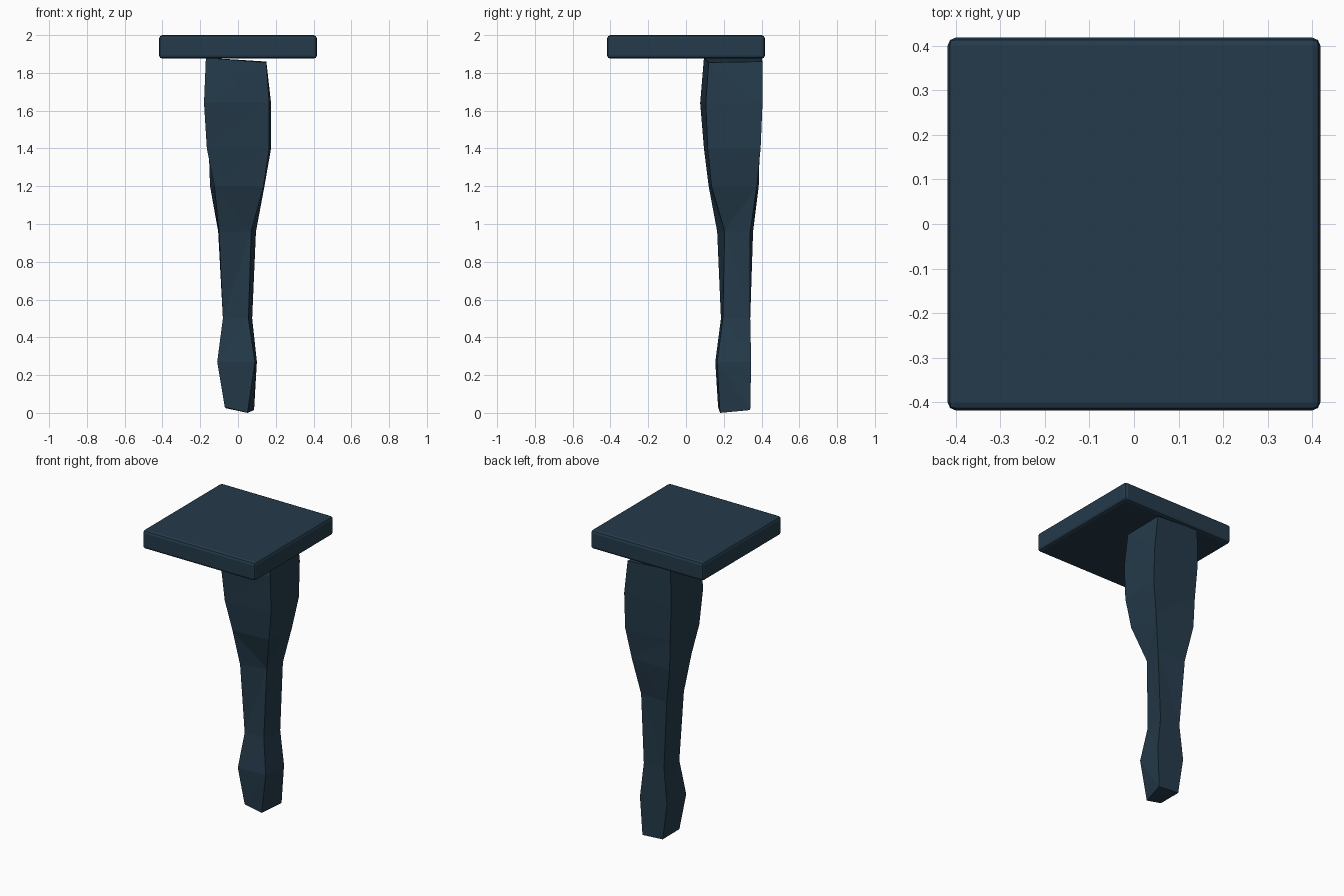
import bpy
import bmesh
from mathutils import Vector

default_cube = bpy.data.objects.get("Cube")
if default_cube:
    bpy.data.objects.remove(default_cube, do_unlink=True)


def make_material(name, colour):
    material = bpy.data.materials.new(name)
    material.use_nodes = True
    rgba = (*colour, 1.0)
    material.diffuse_color = rgba
    material.node_tree.nodes["Principled BSDF"].inputs["Base Color"].default_value = rgba
    return material


def finish_object(name, bm, material):
    bmesh.ops.recalc_face_normals(bm, faces=bm.faces)
    mesh = bpy.data.meshes.new(name)
    bm.to_mesh(mesh)
    bm.free()
    mesh.materials.append(material)
    obj = bpy.data.objects.new(name, mesh)
    bpy.context.collection.objects.link(obj)
    return obj


def build_seat(material):
    # Square slab with softened edges
    bm = bmesh.new()
    bmesh.ops.create_cube(bm, size=1.0)
    bmesh.ops.scale(bm, vec=Vector((0.836, 0.836, 0.125)), verts=bm.verts)
    bmesh.ops.translate(bm, vec=Vector((0, 0, 1.9375)), verts=bm.verts)
    seat = finish_object("seat", bm, material)
    bevel = seat.modifiers.new("soft_edges", "BEVEL")
    bevel.width = 0.018
    bevel.segments = 2


def build_leg(material):
    # Each section: height, then the front right, front left,
    # back left and back right corners of a rough carved post
    sections = [
        (0.02, (-.07, .17), (.05, .18), (.085, .34), (-.065, .34)),
        (0.27, (-.11, .155), (.09, .165), (.10, .345), (-.10, .345)),
        (0.50, (-.08, .185), (.055, .195), (.075, .34), (-.075, .34)),
        (0.96, (-.10, .165), (.07, .205), (.095, .34), (-.105, .355)),
        (1.20, (-.125, .12), (.135, .135), (.14, .375), (-.148, .385)),
        (1.40, (-.165, .095), (.165, .115), (.175, .395), (-.155, .39)),
        (1.64, (-.18, .075), (.165, .105), (.175, .405), (-.17, .40)),
        (1.87, (-.17, .095), (.15, .12), (.15, .405), (-.165, .40)),
    ]
    bm = bmesh.new()
    rings = [[bm.verts.new((x, y, height)) for x, y in corners]
             for height, *corners in sections]

    # Uneven saw cuts at the foot and the top
    for vert, shift in zip(rings[0], (.01, -.02, -.005, .005)):
        vert.co.z += shift
    for vert, shift in zip(rings[-1], (.01, -.015, -.01, .01)):
        vert.co.z += shift

    # Flat facets up the four sides and caps at both ends
    for lower, upper in zip(rings, rings[1:]):
        for i in range(len(lower)):
            j = (i + 1) % len(lower)
            bm.faces.new((lower[i], lower[j], upper[j], upper[i]))
    bm.faces.new(rings[0])
    bm.faces.new(rings[-1])
    bmesh.ops.triangulate(bm, faces=bm.faces)
    finish_object("back_leg", bm, material)


slate_blue = make_material("slate_blue", (0.018, 0.043, 0.069))
build_seat(slate_blue)
build_leg(slate_blue)
